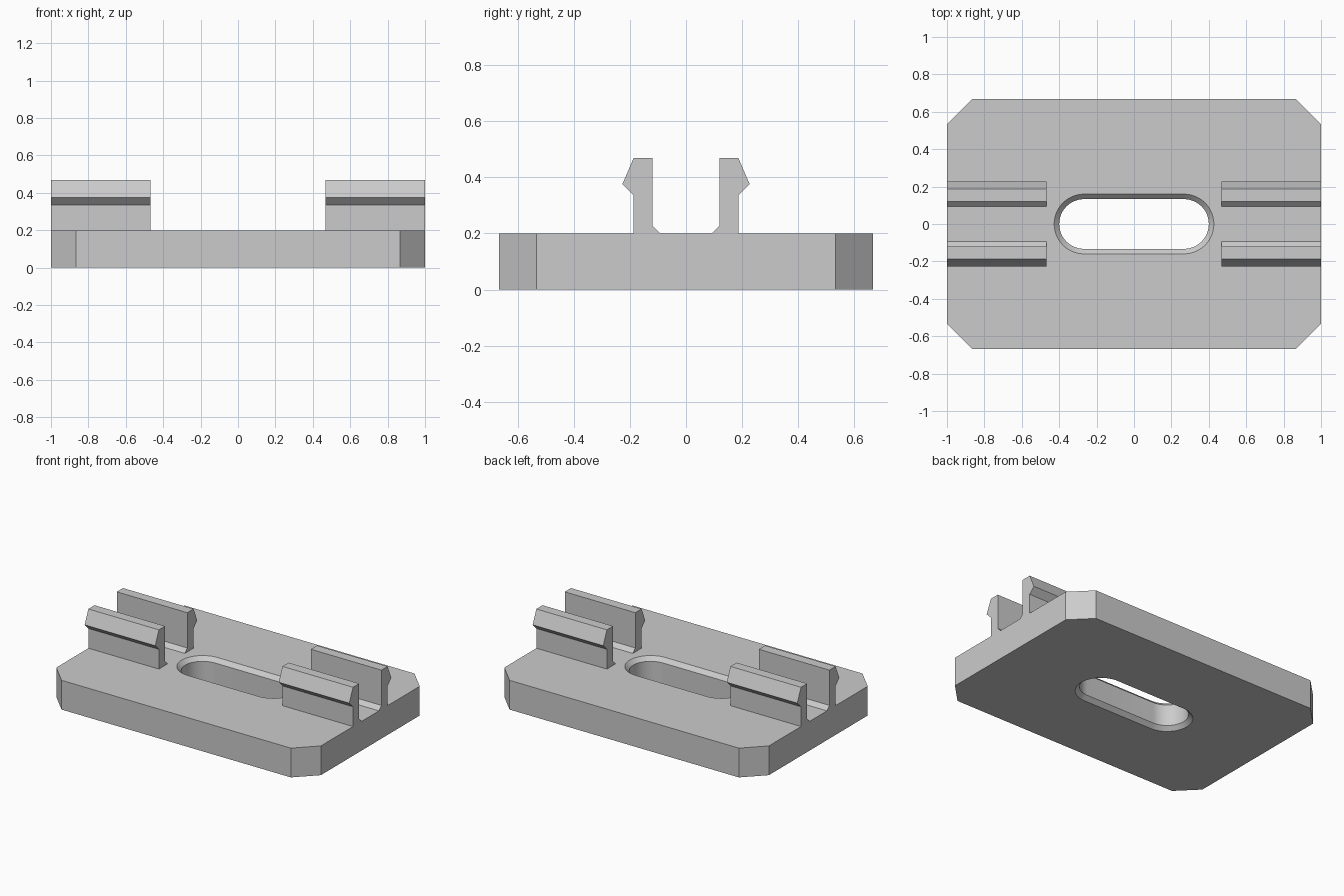
import bpy
import bmesh
from math import cos, sin, pi, radians

cube = bpy.data.objects.get("Cube")
if cube:
    bpy.data.objects.remove(cube, do_unlink=True)

THICK = 0.2       # plate thickness
CHAMFER = 0.027   # slot edge chamfer
SEGMENTS = 24     # steps per slot end

grey = bpy.data.materials.new("light_grey")
grey.use_nodes = True
grey.diffuse_color = (0.6, 0.6, 0.6, 1)
grey.node_tree.nodes["Principled BSDF"].inputs["Base Color"].default_value = (0.6, 0.6, 0.6, 1)


def loft(name, rings, open_edge=None):
    """Skin a stack of equal rings and cap both ends; open_edge skips one side."""
    bm = bmesh.new()
    loops = [[bm.verts.new(p) for p in ring] for ring in rings]
    n = len(loops[0])
    for a, b in zip(loops, loops[1:]):
        for i in range(n):
            if i != open_edge:
                j = (i + 1) % n
                bm.faces.new((a[i], a[j], b[j], b[i]))
    bm.faces.new(loops[0][::-1])
    bm.faces.new(loops[-1])
    bmesh.ops.recalc_face_normals(bm, faces=bm.faces)
    mesh = bpy.data.meshes.new(name)
    bm.to_mesh(mesh)
    bm.free()
    mesh.materials.append(grey)
    obj = bpy.data.objects.new(name, mesh)
    bpy.context.collection.objects.link(obj)
    return obj


def slot_ring(radius, z):
    """Rounded slot outline at one height."""
    ring = []
    for side in (1, -1):
        for i in range(SEGMENTS + 1):
            a = -pi / 2 + pi * i / SEGMENTS
            ring.append((side * (0.267 + radius * cos(a)), side * radius * sin(a), z))
    return ring


# Base plate with cut corners
corners = [(1, -0.533), (1, 0.533), (0.867, 0.667), (-0.867, 0.667),
           (-1, 0.533), (-1, -0.533), (-0.867, -0.667), (0.867, -0.667)]
plate = loft("base_plate", [[(x, y, z) for x, y in corners] for z in (0, THICK)])

# Central slot, chamfered above and below
R, OVER = 0.133, 0.01
wide = R + CHAMFER + OVER
cutter = loft("slot_cutter", [slot_ring(wide, -OVER), slot_ring(R, CHAMFER),
                              slot_ring(R, THICK - CHAMFER), slot_ring(wide, THICK + OVER)])
cutter.hide_render = True
cut = plate.modifiers.new("slot", 'BOOLEAN')
cut.operation = 'DIFFERENCE'
cut.solver = 'EXACT'
cut.object = cutter
bpy.context.view_layer.objects.active = plate
plate.select_set(True)
bpy.ops.object.modifier_apply(modifier=cut.name)
bpy.data.objects.remove(cutter, do_unlink=True)
bpy.ops.object.shade_smooth_by_angle(angle=radians(25))

# Four snap clips: barbed outside, small fillet at the inner foot
clip_profile = [(0.093, THICK), (0.187, THICK), (0.187, 0.335), (0.227, 0.375),
                (0.187, 0.468), (0.12, 0.468), (0.12, 0.227)]
for x_name, sx in (("left", 1), ("right", -1)):
    for y_name, sy in (("front", -1), ("back", 1)):
        loft(f"{y_name}_{x_name}_clip",
             [[(sx * x, sy * y, z) for y, z in clip_profile] for x in (0.467, 1)],
             open_edge=0)
